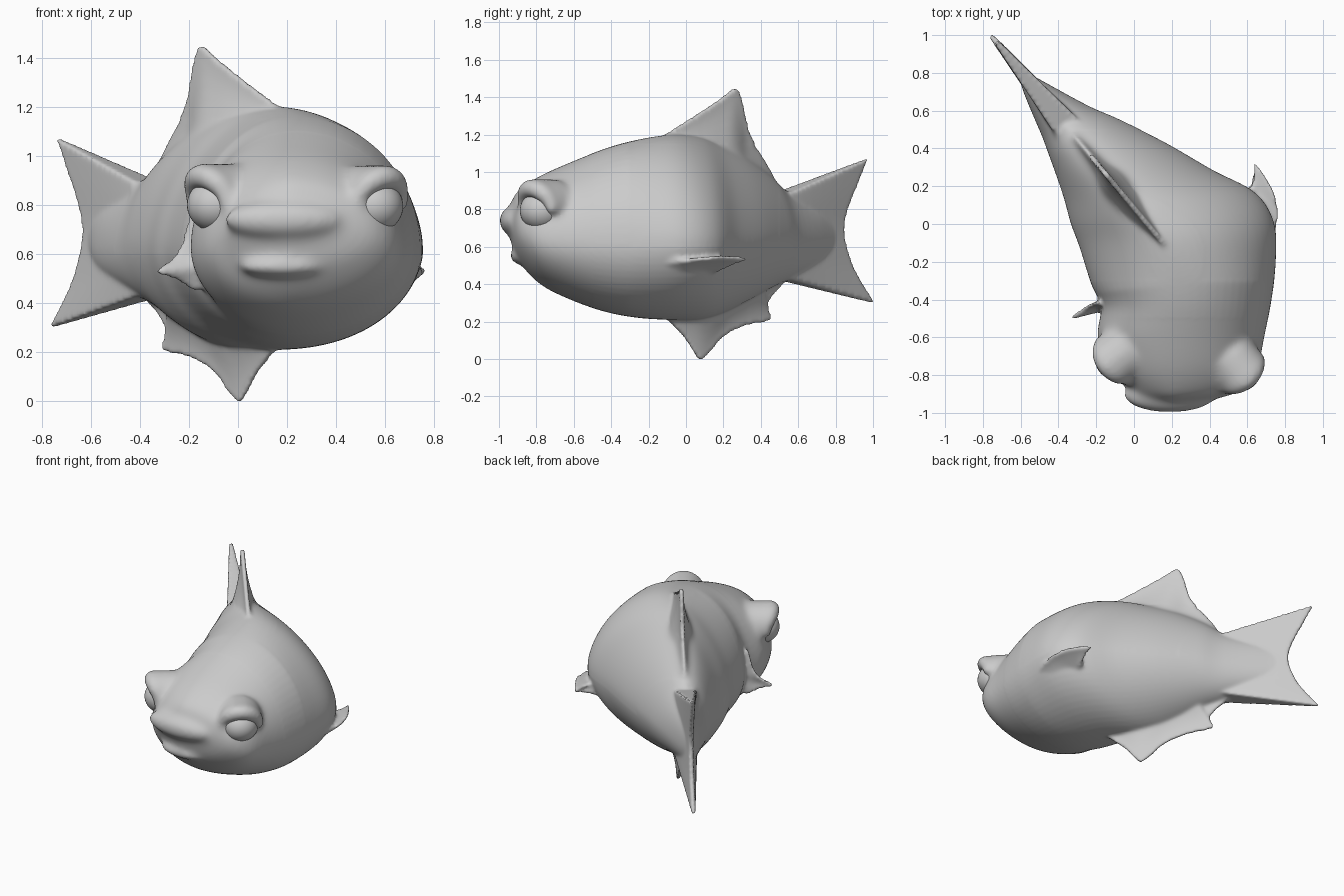
import bpy, bmesh, math
from mathutils import Vector, Matrix

if "Cube" in bpy.data.objects:
    bpy.data.objects.remove(bpy.data.objects["Cube"])

grey = bpy.data.materials.new("plain grey")
grey.diffuse_color = (0.6, 0.6, 0.6, 1)
grey.use_nodes = True
grey.node_tree.nodes["Principled BSDF"].inputs["Base Color"].default_value = grey.diffuse_color

bm = bmesh.new()


def resample(rows, n):
    """Catmull-Rom interpolation through a list of number tuples."""
    out = []
    for i in range(len(rows) - 1):
        a, b, c, d = (rows[max(0, min(len(rows) - 1, i + k))] for k in (-1, 0, 1, 2))
        for j in range(n):
            t = j / n
            out.append(tuple(0.5 * (2 * q + (r - p) * t + (2 * p - 5 * q + 4 * r - s) * t * t
                                    + (3 * q - p - 3 * r + s) * t ** 3)
                             for p, q, r, s in zip(a, b, c, d)))
    return out + [tuple(rows[-1])]


def skin(rings):
    """Closed tube through rings of points."""
    vs = [[bm.verts.new(p) for p in r] for r in rings]
    n = len(vs[0])
    for a, b in zip(vs, vs[1:]):
        for i in range(n):
            bm.faces.new((a[i], a[(i + 1) % n], b[(i + 1) % n], b[i]))
    bm.faces.new(vs[0])
    bm.faces.new(vs[-1][::-1])


def fin(pairs, normal, t0, t1, power=1.5):
    """Wedge from a thick base line to a thin edge line; pairs are base xyz + edge xyz."""
    nrm, rings, m = Vector(normal).normalized(), [], 7
    for p in resample(pairs, 3):
        b, e = Vector(p[:3]), Vector(p[3:])
        row = [(b.lerp(e, k / m), nrm * (t1 + (t0 - t1) * (1 - k / m) ** power) / 2) for k in range(m + 1)]
        rings.append([c + h for c, h in row] + [c - h for c, h in reversed(row)])
    skin(rings)


def flat_fin(pairs, t0, t1, power):
    """Fin in the upright plane of the rear body, given as (y, z) base + edge."""
    px = lambda y: 0.07 - 0.83 * y
    fin([(px(a), a, b, px(c), c, d) for a, b, c, d in pairs], (0.77, 0.64, 0), t0, t1, power)


def blob(c, s):
    bmesh.ops.create_icosphere(bm, subdivisions=3, radius=1,
                               matrix=Matrix.Translation(c) @ Matrix.Diagonal((*s, 1)))


# body: ridge xy, left xy, right xy, top z, bottom z
sections = [
    (.20, -.965, .08, -.95, .34, -.955, .78, .68),
    (.20, -.94, .00, -.915, .42, -.93, .83, .64),
    (.21, -.90, -.06, -.85, .56, -.885, .90, .53),
    (.22, -.78, -.14, -.76, .65, -.78, .98, .40),
    (.23, -.60, -.195, -.60, .69, -.60, 1.06, .31),
    (.24, -.42, -.175, -.44, .725, -.42, 1.13, .25),
    (.23, -.25, -.23, -.31, .75, -.22, 1.175, .22),
    (.17, -.08, -.29, -.12, .745, .00, 1.20, .21),
    (.05, .06, -.335, .00, .645, .165, 1.19, .21),
    (-.07, .18, -.37, .13, .42, .285, 1.15, .24),
    (-.18, .30, -.41, .25, .17, .43, 1.09, .30),
    (-.28, .42, -.45, .36, -.08, .555, 1.00, .37),
    (-.37, .53, -.49, .47, -.24, .625, .90, .42),
    (-.53, .72, -.58, .685, -.48, .755, .80, .51),
    (-.605, .81, -.615, .80, -.595, .82, .74, .58),
]
rings = []
for cx, cy, lx, ly, rx, ry, zt, zb in resample(sections, 5):
    zm = zb + 0.42 * (zt - zb)
    squeeze = .25 * max(0, 1 - ((cy - .18) / .5) ** 2)   # sharper back behind the head
    ring = []
    for i in range(64):
        a = 2 * math.pi * i / 64
        c, s = math.cos(a), math.sin(a)
        k = 1 + squeeze * (1 if s > 0 else .4)
        ex, ey = (rx, ry) if c > 0 else (lx, ly)
        w, h = abs(c) ** k, abs(s) ** k
        ring.append((cx + w * (ex - cx), cy + w * (ey - cy),
                     zm + h * ((zt - zm) if s > 0 else (zb - zm))))
    rings.append(ring)
skin(rings)

# dorsal fin
flat_fin([(-.15, 1.08, -.13, 1.19), (.05, 1.08, .09, 1.33),
          (.12, 1.06, .20, 1.405), (.18, 1.04, .265, 1.45), (.22, 1.02, .30, 1.375),
          (.26, .99, .33, 1.23), (.32, .96, .37, 1.15), (.38, .92, .43, 1.06),
          (.42, .88, .48, .96)], .21, .026, 2)
# belly fin
flat_fin([(-.08, .30, -.10, .215), (-.02, .30, .0, .105), (.05, .30, .05, .025),
          (.10, .32, .08, -.003), (.15, .33, .12, .03), (.22, .35, .20, .12),
          (.30, .38, .32, .18), (.36, .40, .452, .21), (.38, .45, .435, .30),
          (.48, .50, .54, .425)], .17, .024, 2)
# tail fin
flat_fin([(.50, .885, .972, 1.075), (.53, .83, .90, .90), (.54, .75, .85, .76),
          (.54, .65, .845, .65), (.54, .56, .89, .50), (.53, .50, .95, .39),
          (.50, .43, 1.008, .297)], .15, .026, 1)
# side fins
fin([(.70, -.10, .50, .735, -.10, .52), (.68, .0, .50, .76, .02, .53),
     (.62, .10, .50, .755, .12, .54), (.60, .15, .50, .72, .21, .545),
     (.63, .17, .51, .638, .325, .535), (.58, .17, .51, .645, .21, .52)], (.1, 0, 1), .09, .022)
fin([(-.13, -.42, .74, -.19, -.42, .78), (-.13, -.42, .66, -.225, -.43, .65),
     (-.13, -.42, .60, -.27, -.45, .58), (-.12, -.42, .55, -.335, -.50, .53),
     (-.12, -.42, .50, -.25, -.455, .495), (-.10, -.42, .46, -.18, -.425, .45)],
    (.55, -.83, 0), .07, .022)

# lips
blob((.19, -.905, .74), (.25, .095, .085))
blob((.185, -.86, .55), (.18, .085, .048))

# brow hoods over the upper half of each eye
eyes = [(Vector((.555, -.77, .795)), Vector((.64, -.77, 0)), 1),
        (Vector((-.09, -.71, .80)), Vector((-.80, -.60, 0)), -1)]
for centre, out, side in eyes:
    u = Vector((-out.y, out.x, 0)) * side   # points away from the snout
    for i in range(19):
        a = math.radians(5 + 175 * i / 18)
        h = max(0, math.sin(a))
        for depth in (.07 * h, .03, -.02, -.07):
            r = .035 + .018 * h
            p = centre + u * math.cos(a) * .115 + Vector((0, 0, 1)) * h * .118
            blob(p + out * depth, (r, r, r))

bmesh.ops.recalc_face_normals(bm, faces=bm.faces)
me = bpy.data.meshes.new("fish_body")
bm.to_mesh(me)
bm.free()
body = bpy.data.objects.new("fish_body", me)
bpy.context.collection.objects.link(body)

# fuse all parts into one soft skin
rm = body.modifiers.new("fuse", 'REMESH')
rm.mode = 'VOXEL'
rm.voxel_size = 0.011
sm = body.modifiers.new("soften", 'SMOOTH')
sm.factor = 0.5
sm.iterations = 8
dg = bpy.context.evaluated_depsgraph_get()
fused = bpy.data.meshes.new_from_object(body.evaluated_get(dg))
body.modifiers.clear()
body.data = fused

# extra softening of the face and the trunk, away from the thin fins
soft = bmesh.new()
soft.from_mesh(fused)
face = [v for v in soft.verts if v.co.y < -.5 and v.co.x > -.25]
trunk = [v for v in soft.verts if -.3 < v.co.y < .5 and .6 < v.co.z < 1.15]
for group, steps in ((face, 22), (trunk, 20)):
    for _ in range(steps):
        bmesh.ops.smooth_vert(soft, verts=group, factor=0.5,
                              use_axis_x=True, use_axis_y=True, use_axis_z=True)
soft.to_mesh(fused)
soft.free()
fused.materials.clear()
fused.materials.append(grey)
fused.polygons.foreach_set("use_smooth", [True] * len(fused.polygons))
drop = min(v.co.z for v in fused.vertices)
body.location.z = -drop

# eyeballs
for name, (centre, out, side) in zip(("right_eye", "left_eye"), eyes):
    bpy.ops.mesh.primitive_uv_sphere_add(segments=40, ring_count=24, radius=.118,
                                         location=centre - Vector((0, 0, drop)))
    eye = bpy.context.object
    eye.name = name
    eye.scale.z = .92
    eye.data.materials.append(grey)
    bpy.ops.object.shade_smooth()
